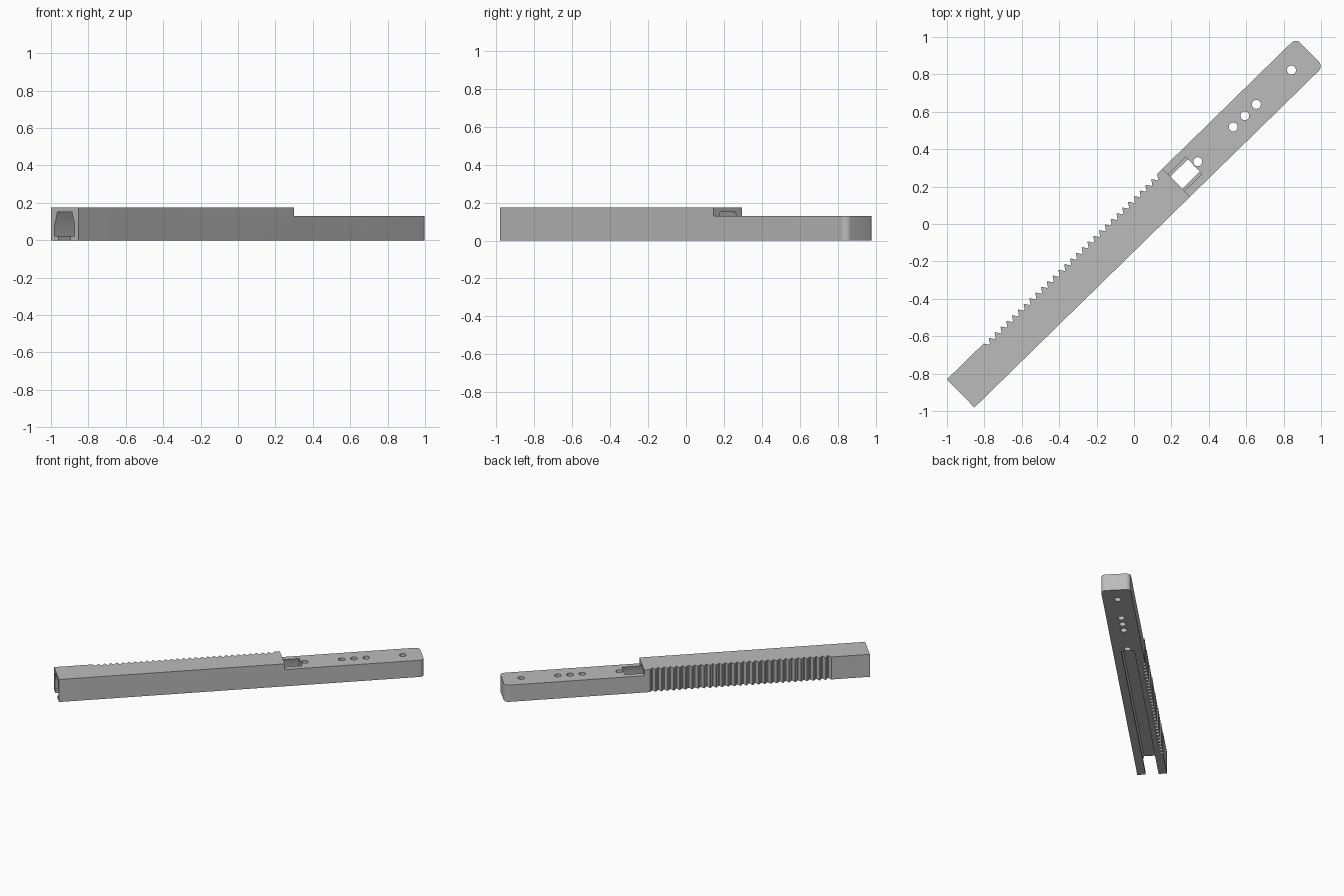
import bpy, bmesh, math
from mathutils import Matrix, Vector

if "Cube" in bpy.data.objects:
    bpy.data.objects.remove(bpy.data.objects["Cube"])

ANGLE = math.radians(44.35)          # the bar lies diagonally in plan
U0, U1, HALF = -1.296, 1.313, 0.105  # bar ends and half width
TOP, LOW, STEP = 0.175, 0.13, 0.316  # heights and position of the step

grey = bpy.data.materials.new("grey metal")
grey.diffuse_color = (0.5, 0.5, 0.5, 1)
grey.use_nodes = True
grey.node_tree.nodes["Principled BSDF"].inputs["Base Color"].default_value = grey.diffuse_color


def prism(name, points, offset):
    """Closed prism from a 3D outline swept along an offset."""
    bm = bmesh.new()
    face = bm.faces.new([bm.verts.new(p) for p in points])
    new = bmesh.ops.extrude_face_region(bm, geom=[face])["geom"]
    bmesh.ops.translate(bm, vec=Vector(offset),
                        verts=[g for g in new if isinstance(g, bmesh.types.BMVert)])
    bmesh.ops.recalc_face_normals(bm, faces=bm.faces)
    mesh = bpy.data.meshes.new(name)
    bm.to_mesh(mesh)
    bm.free()
    obj = bpy.data.objects.new(name, mesh)
    mesh.materials.append(grey)
    bpy.context.collection.objects.link(obj)
    return obj


def cut(target, cutter):
    """Subtract the cutter and remove it."""
    mod = target.modifiers.new("cut", 'BOOLEAN')
    mod.operation, mod.solver, mod.object = 'DIFFERENCE', 'EXACT', cutter
    bpy.context.view_layer.objects.active = target
    bpy.ops.object.modifier_apply(modifier=mod.name)
    bpy.data.objects.remove(cutter)


# Plan outline: square end, rounded far corners, rack teeth on one side
outline = [(U0, -HALF)]
R = 0.035
for side, start in ((-1, -90), (1, 0)):
    for i in range(9):
        a = math.radians(start + 90 * i / 8)
        outline.append((U1 - R + R * math.cos(a), side * (HALF - R) + R * math.sin(a)))
TEETH, FIRST, LAST, DEPTH = 30, -1.026, 0.275, 0.025
pitch = (LAST - FIRST) / TEETH
for i in range(TEETH):
    u = LAST - i * pitch
    outline += [(u, HALF), (u - 0.38 * pitch, HALF - DEPTH),
                (u - 0.52 * pitch, HALF - DEPTH), (u - 0.9 * pitch, HALF)]
outline.append((U0, HALF))
bar = prism("rack_bar", [(u, v, 0) for u, v in outline], (0, 0, TOP))

# Lowered far section
cut(bar, prism("step_cutter", [(STEP, -0.3, LOW), (1.6, -0.3, LOW),
                               (1.6, 0.3, LOW), (STEP, 0.3, LOW)], (0, 0, 0.2)))

# Keyed channel along the underside, breaking out just past the step
half = [(0.046, -0.05), (0.046, 0.022), (0.077, 0.022), (0.077, 0.08), (0.056, 0.15)]
section = half + [(-v, z) for v, z in reversed(half)]
cut(bar, prism("channel_cutter", [(-1.5, v, z) for v, z in section], (1.948, 0, 0)))

# Vertical pin holes
for u in (0.477, 0.742, 0.828, 0.915, 1.177):
    ring = [(u + 0.024 * math.cos(math.tau * i / 24),
             0.024 * math.sin(math.tau * i / 24), -0.1) for i in range(24)]
    cut(bar, prism("hole_cutter", ring, (0, 0, 0.4)))

# Turn into place and smooth only the rounded faces
bar.data.transform(Matrix.Rotation(ANGLE, 4, 'Z'))
bpy.ops.object.select_all(action='DESELECT')
bar.select_set(True)
bpy.context.view_layer.objects.active = bar
bpy.ops.object.shade_smooth_by_angle(angle=math.radians(30))
